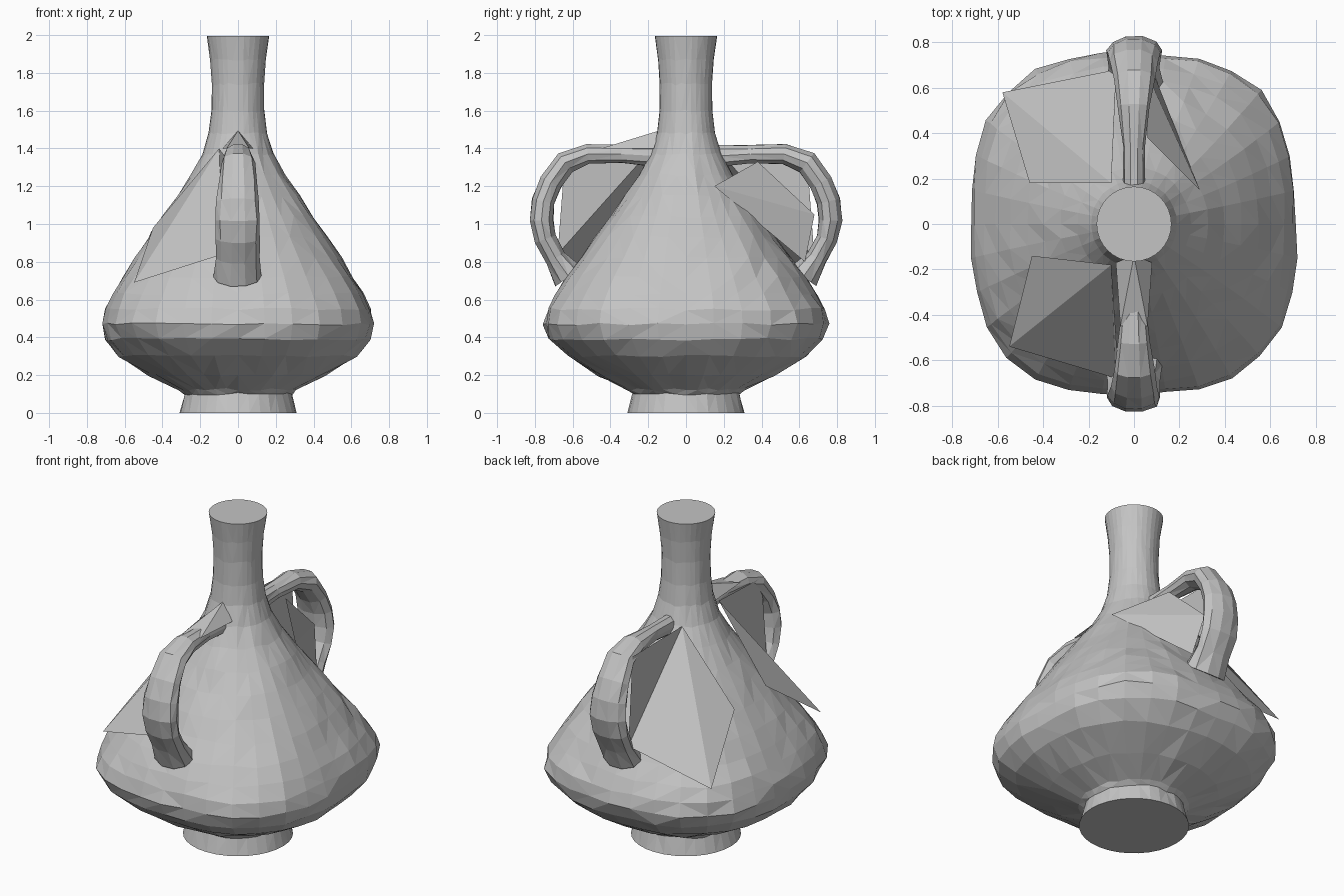
import bpy, bmesh, math, random
from mathutils import Vector

random.seed(4)
default = bpy.data.objects.get("Cube")
if default:
    bpy.data.objects.remove(default, do_unlink=True)

COLOUR = (0.55, 0.55, 0.55, 1)
clay = bpy.data.materials.new("grey_clay")
clay.use_nodes = True
clay.diffuse_color = COLOUR
clay.node_tree.nodes["Principled BSDF"].inputs["Base Color"].default_value = COLOUR


def finish(bm, name, closed=True):
    """Turn a bmesh into a flat shaded clay object."""
    if closed:
        bmesh.ops.recalc_face_normals(bm, faces=bm.faces[:])
    mesh = bpy.data.meshes.new(name)
    bm.to_mesh(mesh)
    bm.free()
    mesh.materials.append(clay)
    obj = bpy.data.objects.new(name, mesh)
    bpy.context.collection.objects.link(obj)
    return obj


def loft(name, rings):
    """Skin a list of point rings and cap both ends."""
    bm = bmesh.new()
    loops = [[bm.verts.new(p) for p in ring] for ring in rings]
    n = len(loops[0])
    for a, b in zip(loops, loops[1:]):
        for i in range(n):
            j = (i + 1) % n
            bm.faces.new((a[i], a[j], b[j], b[i]))
    bm.faces.new(loops[0])
    bm.faces.new(loops[-1])
    bmesh.ops.triangulate(bm, faces=[f for f in bm.faces if len(f.verts) == 4])
    return finish(bm, name)


def superellipse(rx, ry, z, power, count=32, jitter=0.0):
    ring = []
    for i in range(count):
        t = math.tau * i / count
        c, s = math.cos(t), math.sin(t)
        r = (abs(c) ** power + abs(s) ** power) ** (-1 / power)
        r *= 1 + random.uniform(-jitter, jitter)
        ring.append((rx * r * c, ry * r * s, z + random.uniform(-jitter, jitter) * 0.6))
    return ring


# Bottle: half width in x, half width in y, height, squareness
profile = [
    (0.31, 0.31, 0.0, 2), (0.285, 0.285, 0.1, 2), (0.31, 0.31, 0.125, 2),
    (0.47, 0.47, 0.2, 2.1), (0.63, 0.63, 0.3, 2.4), (0.7, 0.725, 0.39, 2.6),
    (0.715, 0.75, 0.47, 2.8), (0.7, 0.735, 0.55, 2.8), (0.665, 0.69, 0.63, 2.7),
    (0.61, 0.63, 0.72, 2.6), (0.55, 0.56, 0.82, 2.4), (0.475, 0.48, 0.93, 2.3),
    (0.40, 0.40, 1.04, 2.2), (0.325, 0.325, 1.15, 2.1), (0.25, 0.25, 1.26, 2),
    (0.19, 0.19, 1.37, 2), (0.155, 0.155, 1.48, 2), (0.14, 0.14, 1.6, 2),
    (0.138, 0.138, 1.74, 2), (0.147, 0.147, 1.87, 2), (0.165, 0.165, 1.995, 2),
]
last = len(profile) - 1
loft("bottle_body", [
    superellipse(rx, ry, z, p, jitter=0.0 if k in (0, last) else 0.012)
    for k, (rx, ry, z, p) in enumerate(profile)])

# Handles: distance from the axis, height, half width, half thickness
handle_path = [
    (0.16, 1.36, 0.05, 0.06), (0.34, 1.37, 0.05, 0.05), (0.52, 1.37, 0.07, 0.055),
    (0.64, 1.325, 0.09, 0.065), (0.715, 1.22, 0.105, 0.065), (0.755, 1.12, 0.115, 0.065),
    (0.765, 1.02, 0.12, 0.065), (0.745, 0.92, 0.12, 0.06), (0.69, 0.82, 0.115, 0.06),
    (0.62, 0.72, 0.13, 0.09),
]


def handle(name, side):
    rings = []
    for k, (d, z, w, t) in enumerate(handle_path):
        before = handle_path[max(k - 1, 0)]
        after = handle_path[min(k + 1, len(handle_path) - 1)]
        along = Vector((0, side * (after[0] - before[0]), after[1] - before[1])).normalized()
        across = Vector((1, 0, 0)).cross(along)
        centre = Vector((0, side * d, z))
        ring = []
        for i in range(10):
            a = math.tau * i / 10
            wobble = random.uniform(0.94, 1.04)
            ring.append(centre + Vector((w * math.cos(a) * wobble, 0, 0))
                        + across * t * math.sin(a) * wobble)
        rings.append(ring)
    loft(name, rings)


handle("front_handle", -1)
handle("back_handle", 1)


def web(name, points, triangles):
    """Thin open sheet stretched between the body and a handle."""
    bm = bmesh.new()
    verts = [bm.verts.new(p) for p in points]
    for tri in triangles:
        bm.faces.new([verts[i] for i in tri])
    return finish(bm, name, closed=False)


# Webs on the right flank: neck, handle top, handle bottom, shoulder corner, flank
fan = [(0, 1, 2), (0, 2, 3), (0, 3, 4)]
web("front_web", [(-0.1, -0.18, 1.4), (-0.07, -0.64, 1.36), (-0.08, -0.68, 0.84),
                  (-0.55, -0.54, 0.69), (-0.45, -0.14, 0.98)], fan)
web("back_web", [(-0.1, 0.18, 1.38), (-0.08, 0.64, 1.36), (-0.08, 0.68, 0.82),
                 (-0.58, 0.58, 0.65), (-0.46, 0.18, 0.96)], fan)

# Small web on the left of the back handle
web("back_left_web", [(0.29, 0.15, 1.2), (0.06, 0.38, 1.33), (0.05, 0.68, 1.05),
                      (0.1, 0.63, 0.8)], [(0, 1, 2), (0, 2, 3)])

# Ridge joining the front handle to the neck
web("front_neck_ridge", [(0, -0.14, 1.495), (-0.06, -0.45, 1.4), (0.06, -0.45, 1.4),
                         (-0.08, -0.17, 1.4), (0.08, -0.17, 1.4)],
    [(0, 1, 2), (0, 3, 1), (0, 2, 4)])
